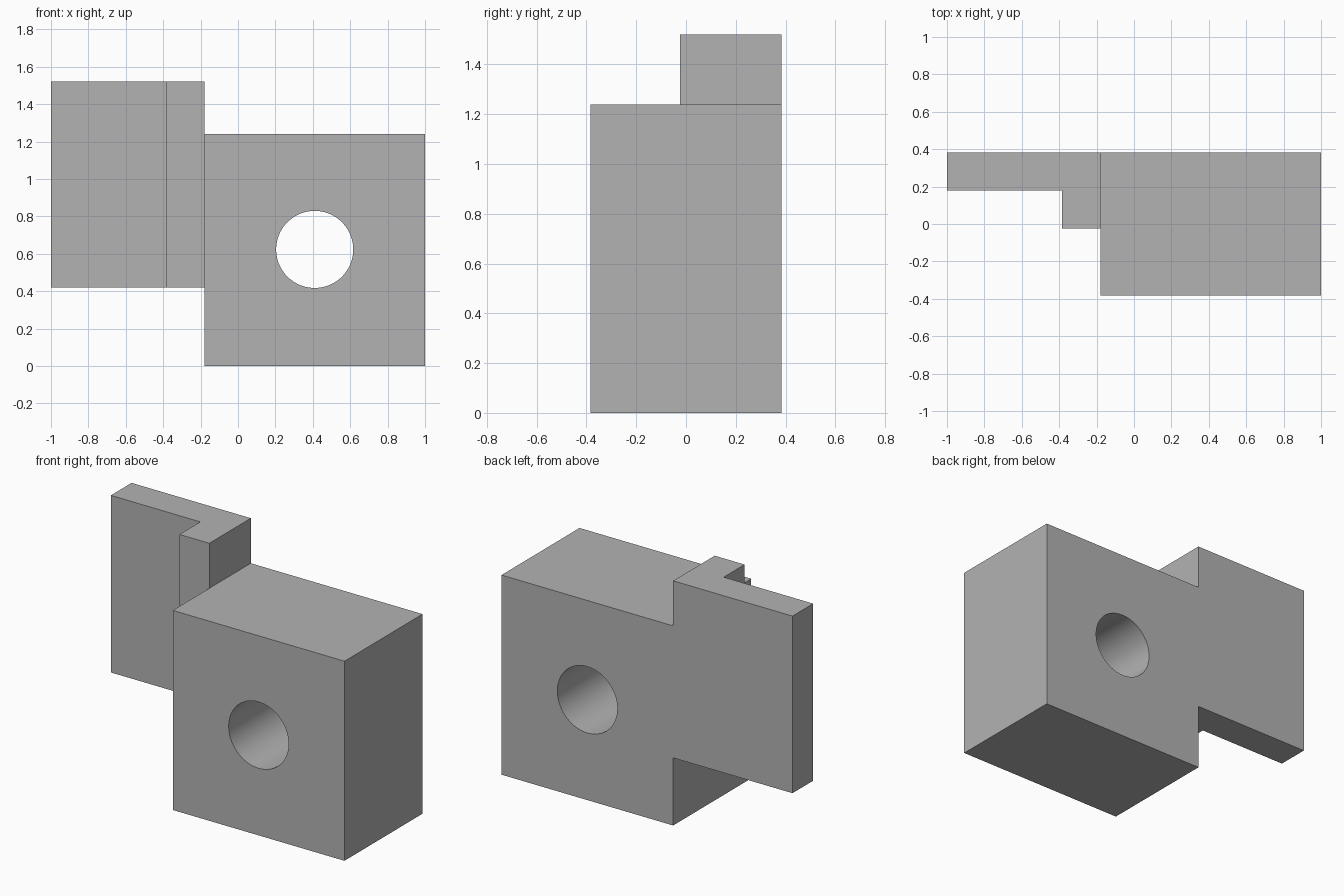
import bpy
import bmesh
from mathutils import Matrix, Vector

cube = bpy.data.objects.get("Cube")
if cube:
    bpy.data.objects.remove(cube, do_unlink=True)

# One plain grey for the whole part
grey = bpy.data.materials.new("plain grey")
grey.use_nodes = True
colour = (0.45, 0.45, 0.45, 1)
grey.diffuse_color = colour
grey.node_tree.nodes["Principled BSDF"].inputs["Base Color"].default_value = colour

BACK = 0.383
SHOULDER = -0.18


def make_object(name, bm):
    bmesh.ops.recalc_face_normals(bm, faces=bm.faces)
    mesh = bpy.data.meshes.new(name)
    bm.to_mesh(mesh)
    bm.free()
    mesh.materials.append(grey)
    obj = bpy.data.objects.new(name, mesh)
    bpy.context.collection.objects.link(obj)
    return obj


def prism(name, outline, bottom, top):
    """Extrude a plan outline upwards."""
    bm = bmesh.new()
    face = bm.faces.new([bm.verts.new((x, y, bottom)) for x, y in outline])
    new = bmesh.ops.extrude_face_region(bm, geom=[face])["geom"]
    verts = [v for v in new if isinstance(v, bmesh.types.BMVert)]
    bmesh.ops.translate(bm, verts=verts, vec=Vector((0, 0, top - bottom)))
    return make_object(name, bm)


def boolean(target, tool, operation):
    mod = target.modifiers.new(operation.title(), "BOOLEAN")
    mod.operation = operation
    mod.solver = "EXACT"
    mod.object = tool
    bpy.context.view_layer.objects.active = target
    bpy.ops.object.modifier_apply(modifier=mod.name)
    bpy.data.objects.remove(tool, do_unlink=True)


# Main block
block = prism("bored_block", [(SHOULDER, -BACK), (1, -BACK), (1, BACK), (SHOULDER, BACK)], 0, 1.24)

# Stepped side flange, flush with the back of the block
flange = prism("stepped_flange", [
    (-1, BACK), (-1, 0.18), (-0.385, 0.18), (-0.385, -0.025),
    (SHOULDER, -0.025), (SHOULDER, BACK)], 0.42, 1.52)
boolean(block, flange, "UNION")

# Round through hole from front to back
bm = bmesh.new()
bmesh.ops.create_cone(bm, cap_ends=True, segments=96, radius1=0.206, radius2=0.206, depth=2,
                      matrix=Matrix.Translation((0.41, 0, 0.623)) @ Matrix.Rotation(1.5708, 4, "X"))
cutter = make_object("hole_cutter", bm)
cutter.hide_render = True
boolean(block, cutter, "DIFFERENCE")

# Smooth bore, crisp edges
bpy.ops.object.select_all(action="DESELECT")
block.select_set(True)
bpy.context.view_layer.objects.active = block
bpy.ops.object.shade_smooth_by_angle()
